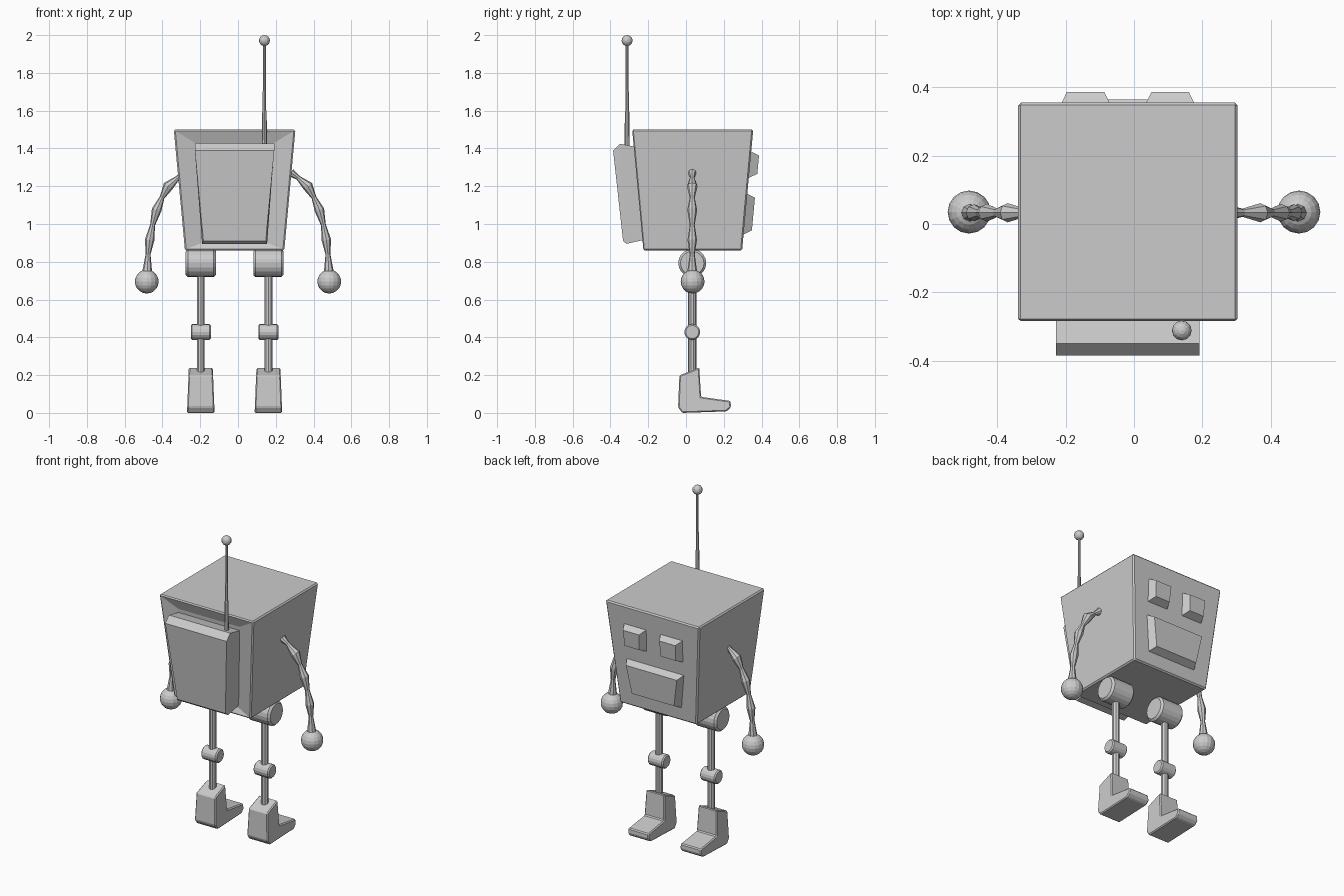
import bpy, bmesh, math
from mathutils import Vector, Matrix

if "Cube" in bpy.data.objects:
    bpy.data.objects.remove(bpy.data.objects["Cube"])

CX, CY = -0.018, 0.033   # centre of the body and legs


def finish(name, bm):
    bmesh.ops.recalc_face_normals(bm, faces=bm.faces[:])
    me = bpy.data.meshes.new(name)
    bm.to_mesh(me)
    bm.free()
    ob = bpy.data.objects.new(name, me)
    bpy.context.collection.objects.link(ob)
    return ob


def bevel(ob, width, segments=1):
    m = ob.modifiers.new("bevel", 'BEVEL')
    m.width, m.segments = width, segments
    return ob


def skin(bm, rings, caps=True):
    """Join successive rings of points with faces."""
    vs = [[bm.verts.new(p) for p in r] for r in rings]
    n = len(vs[0])
    for a, b in zip(vs, vs[1:]):
        for i in range(n):
            j = (i + 1) % n
            bm.faces.new((a[i], a[j], b[j], b[i]))
    if caps:
        bm.faces.new(vs[0])
        bm.faces.new(vs[-1])
    return vs


def upright(top, bottom):
    """Tilted upright quad; each edge is (half width, y, z)."""
    (wt, yt, zt), (wb, yb, zb) = top, bottom
    return [(CX - wt, yt, zt), (CX + wt, yt, zt), (CX + wb, yb, zb), (CX - wb, yb, zb)]


def tube(name, path, radii, n=8):
    """Tube in a plane of constant y, with a radius at every path point."""
    pts = [Vector(p) for p in path]
    rings = []
    for i, p in enumerate(pts):
        t = (pts[min(i + 1, len(pts) - 1)] - pts[max(i - 1, 0)]).normalized()
        u = Vector((0, 1, 0))
        v = t.cross(u)
        rings.append([p + radii[i] * (u * math.cos(a) + v * math.sin(a))
                      for a in (2 * math.pi * k / n for k in range(n))])
    bm = bmesh.new()
    skin(bm, rings)
    return finish(name, bm)


def ball(name, loc, r, u=16, v=10):
    bm = bmesh.new()
    bmesh.ops.create_uvsphere(bm, u_segments=u, v_segments=v, radius=r,
                              matrix=Matrix.Translation(loc))
    return finish(name, bm)


# Tapered box body with a shallow recess in the front
bm = bmesh.new()
front = upright((0.322, -0.287, 1.5), (0.263, -0.228, 0.86))
back = upright((0.322, 0.356, 1.5), (0.263, 0.297, 0.86))
seat = upright((0.21, -0.26, 1.43), (0.172, -0.212, 0.90))
vs = skin(bm, [back, front, seat])
es = [e for e in bm.edges if not any(v in vs[2] for v in e.verts)]
bmesh.ops.bevel(bm, geom=es, offset=0.008, segments=1, affect='EDGES')
finish("body", bm)

# Backpack on the front
bm = bmesh.new()
skin(bm, [upright((0.21, -0.25, 1.405), (0.172, -0.205, 0.92)),
          upright((0.21, -0.35, 1.425), (0.172, -0.315, 0.895)),
          upright((0.21, -0.386, 1.388), (0.165, -0.333, 0.91))])
finish("backpack", bm)

# Antenna
ax, ay = 0.14, -0.312
tube("antenna_rod", [(ax, ay, z) for z in (1.38, 1.59, 1.6, 1.7, 1.71, 1.95)],
     [0.013, 0.012, 0.0095, 0.0095, 0.007, 0.007])
ball("antenna_tip", (ax, ay, 1.971), 0.029, 12, 8)


# Raised eyes and mouth on the back
def face_panel(name, x, wt, wb, z1, z0, inset, out):
    face_y = lambda z: 0.356 - (1.5 - z) * 0.092
    q = lambda d, o: [(px + x, py, pz) for px, py, pz in upright(
        (wt - d, face_y(z1 - d) + o, z1 - d), (wb - d, face_y(z0 + d) + o, z0 + d))]
    bm = bmesh.new()
    skin(bm, [q(0, -0.01), q(0, 0.0), q(inset, out)])
    return finish(name, bm)


for side, s in (("left", -1), ("right", 1)):
    face_panel("eye_" + side, s * 0.124, 0.075, 0.070, 1.383, 1.245, 0.020, 0.043)
face_panel("mouth", 0, 0.195, 0.165, 1.16, 0.945, 0.021, 0.042)

# Foot outline seen from the side (y, z)
FOOT = [(-0.035, 0.198), (0.07, 0.24), (0.08, 0.085), (0.236, 0.063),
        (0.238, 0.03), (0.215, 0.008), (-0.02, 0.0), (-0.042, 0.03)]


def axle(name, x, z, half, r, bev, n):
    bm = bmesh.new()
    rings = [[(x + dx, CY + rr * math.cos(2 * math.pi * k / n), z + rr * math.sin(2 * math.pi * k / n))
              for k in range(n)]
             for dx, rr in ((-half, r - bev), (-half + bev, r), (-half / 3, r),
                            (half / 3, r), (half - bev, r), (half, r - bev))]
    skin(bm, rings)
    return finish(name, bm)


# Arm path (x, z) and bead radii
ARM = [(0.28, 1.272, 0.022), (0.318, 1.245, 0.012), (0.37, 1.2, 0.028), (0.402, 1.14, 0.013),
       (0.431, 1.075, 0.026), (0.452, 0.995, 0.013), (0.468, 0.915, 0.025),
       (0.476, 0.84, 0.013), (0.481, 0.74, 0.027)]

for side, s in (("left", -1), ("right", 1)):
    # Arms and hands
    tube("arm_" + side, [(s * x, CY, z) for x, z, r in ARM], [r for x, z, r in ARM])
    ball("hand_" + side, (s * 0.483, 0.035, 0.695), 0.063)
    # Hip, leg, knee
    lx = CX + s * 0.179
    axle("hip_" + side, lx, 0.793, 0.08, 0.074, 0.012, 20)
    axle("knee_" + side, lx, 0.428, 0.053, 0.042, 0.007, 16)
    tube("leg_" + side, [(lx, CY, z) for z in (0.19, 0.77)], [0.022, 0.022], 10)
    # Boot, narrower toward the top
    bm = bmesh.new()
    skin(bm, [[(lx + t * (0.073 - 0.04 * z), y, z) for y, z in FOOT] for t in (-1, 1)])
    bevel(finish("foot_" + side, bm), 0.006)
